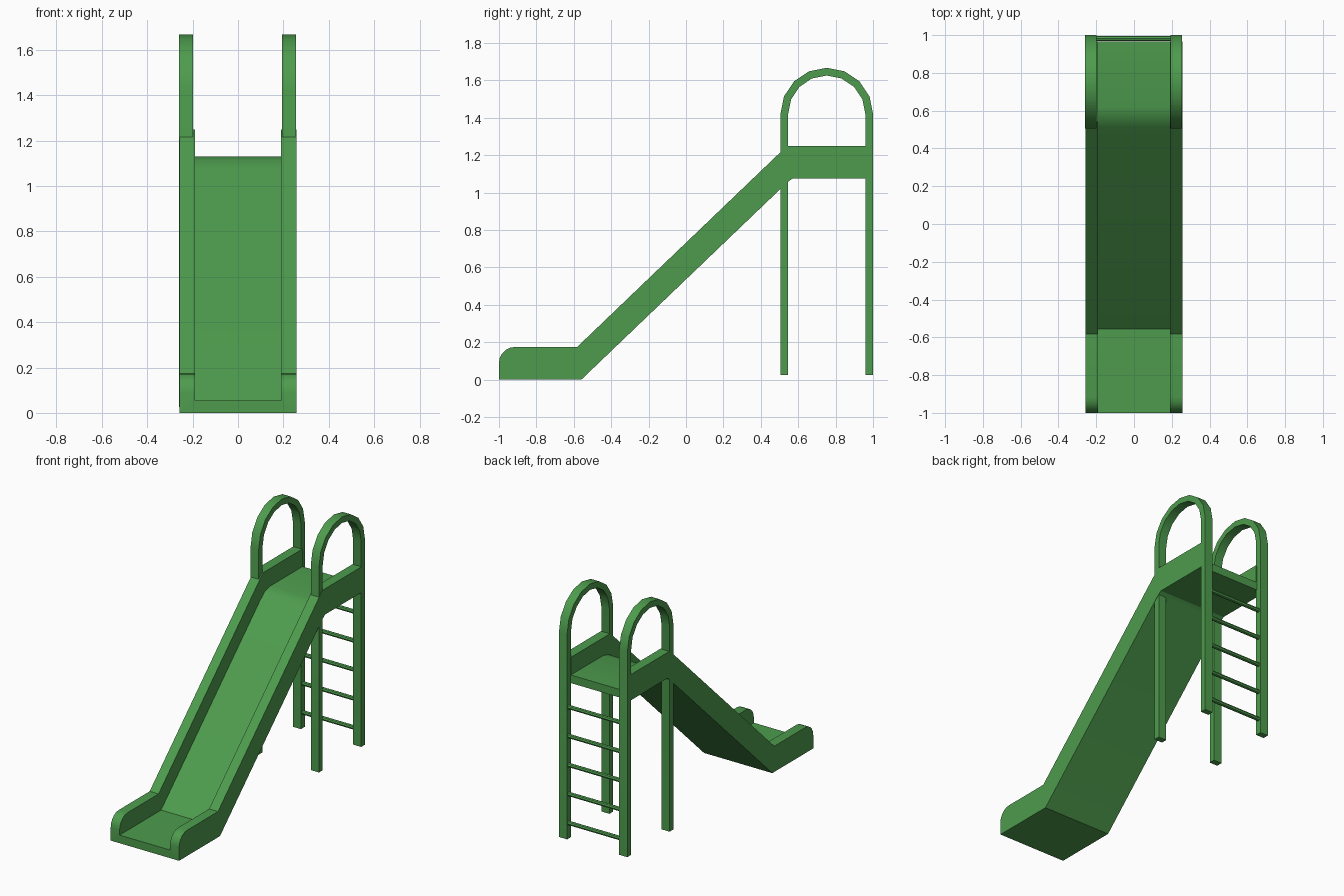
import bpy, bmesh, math
from mathutils import Matrix

cube = bpy.data.objects.get("Cube")
if cube:
    bpy.data.objects.remove(cube, do_unlink=True)

GREEN = (0.075, 0.33, 0.075, 1)
green = bpy.data.materials.new("playground green")
green.use_nodes = True
green.diffuse_color = GREEN
green.node_tree.nodes["Principled BSDF"].inputs["Base Color"].default_value = GREEN


def finish(name, bm):
    bmesh.ops.recalc_face_normals(bm, faces=bm.faces)
    mesh = bpy.data.meshes.new(name)
    bm.to_mesh(mesh)
    bm.free()
    mesh.materials.append(green)
    obj = bpy.data.objects.new(name, mesh)
    bpy.context.collection.objects.link(obj)
    return obj


def extrude_profile(name, profile, x0, x1):
    """Solid from a closed (y, z) outline swept from x0 to x1."""
    bm = bmesh.new()
    face = bm.faces.new([bm.verts.new((x0, y, z)) for y, z in profile])
    out = bmesh.ops.extrude_face_region(bm, geom=[face])
    moved = [v for v in out["geom"] if isinstance(v, bmesh.types.BMVert)]
    bmesh.ops.translate(bm, verts=moved, vec=(x1 - x0, 0, 0))
    return finish(name, bm)


def arc(cy, cz, r, start, end, steps):
    angles = [math.radians(start + (end - start) * i / steps) for i in range(steps + 1)]
    return [(cy + r * math.cos(a), cz + r * math.sin(a)) for a in angles]


def smooth(obj):
    bpy.ops.object.select_all(action="DESELECT")
    obj.select_set(True)
    bpy.context.view_layer.objects.active = obj
    bpy.ops.object.shade_smooth_by_angle(angle=math.radians(30))


# Chute: side outline with rounded toe, hollowed by a channel
outline = [(-1, 0), (-0.56, 0), (0.545, 1.058), (0.57, 1.075), (0.965, 1.075),
           (0.965, 1.25), (0.54, 1.25), (-0.582, 0.175)]
outline += arc(-0.915, 0.09, 0.085, 90, 180, 5)
chute = extrude_profile("slide_chute", outline, -0.257, 0.257)

channel = [(-1.1, 0.055), (-0.555, 0.055), (0.51, 1.075), (0.56, 1.115), (0.62, 1.13),
           (1.1, 1.13), (1.1, 1.5), (-1.1, 1.5)]
cutter = extrude_profile("channel_cutter", channel, -0.19, 0.19)
cutter.hide_render = True
cut = chute.modifiers.new("channel", "BOOLEAN")
cut.operation = "DIFFERENCE"
cut.solver = "EXACT"
cut.object = cutter
bpy.context.view_layer.objects.active = chute
chute.select_set(True)
bpy.ops.object.modifier_apply(modifier=cut.name)
bpy.data.objects.remove(cutter, do_unlink=True)
smooth(chute)

# Hoops: each is a pair of legs joined by a half-round handrail
MID, SPRING, FOOT = 0.7525, 1.42, 0.025
OUTER, INNER = 0.2475, 0.2065
hoop = [(MID + OUTER, FOOT)] + arc(MID, SPRING, OUTER, 0, 180, 8) + [(MID - OUTER, FOOT)]
hoop += [(MID - INNER, FOOT)] + arc(MID, SPRING, INNER, 180, 0, 8) + [(MID + INNER, FOOT)]
for side, x0, x1 in (("right", -0.259, -0.198), ("left", 0.194, 0.255)):
    smooth(extrude_profile(side + "_leg_and_handrail", hoop, x0, x1))

# Ladder rungs between the rear legs
for i in range(5):
    bm = bmesh.new()
    bmesh.ops.create_cone(bm, cap_ends=True, segments=8, radius1=0.014, radius2=0.014,
                          depth=0.41, matrix=Matrix.Rotation(math.pi / 2, 4, "Y"))
    rung = finish("ladder_rung_%d" % (i + 1), bm)
    rung.location = (0, 0.982, 0.13 + 0.197 * i)
    smooth(rung)
